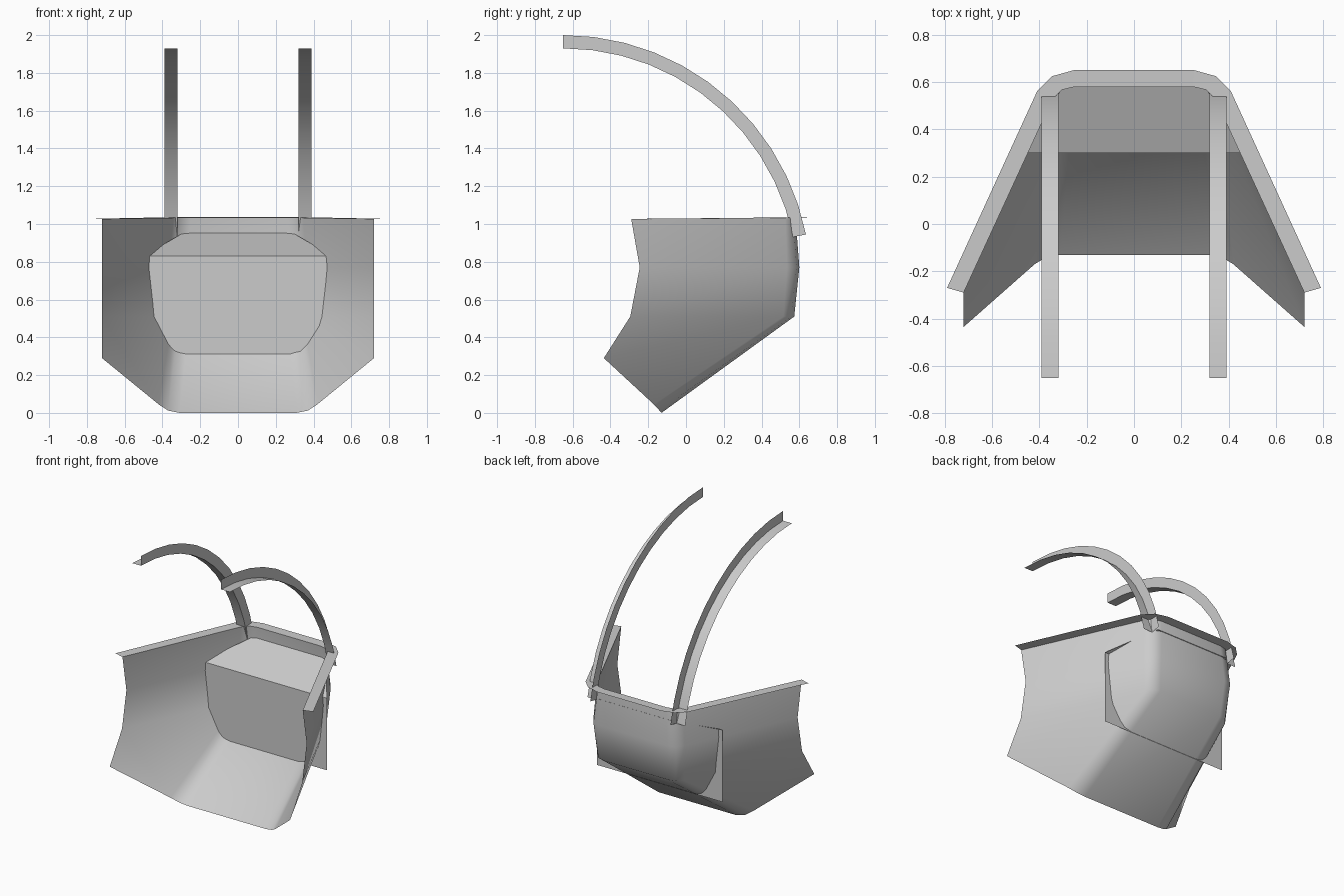
import bpy, math

if "Cube" in bpy.data.objects:
    bpy.data.objects.remove(bpy.data.objects["Cube"])


def make_mesh(name, verts, faces):
    mesh = bpy.data.meshes.new(name)
    mesh.from_pydata(verts, [], faces)
    mesh.update()
    ob = bpy.data.objects.new(name, mesh)
    bpy.context.collection.objects.link(ob)
    return ob


def loft(name, rows, smooth=None):
    """Skin equal-length rows of points with quads."""
    n = len(rows[0])
    verts = [p for r in rows for p in r]
    faces = [(i * n + j, i * n + j + 1, (i + 1) * n + j + 1, (i + 1) * n + j)
             for i in range(len(rows) - 1) for j in range(n - 1)]
    ob = make_mesh(name, verts, faces)
    if smooth:
        bpy.ops.object.select_all(action='DESELECT')
        ob.select_set(True)
        bpy.context.view_layer.objects.active = ob
        bpy.ops.object.shade_smooth_by_angle(angle=math.radians(smooth))
    return ob


def mirrored(half):
    """Half row (centre to right end) -> full row, left to right."""
    return [(-x, y, z) for x, y, z in reversed(half)] + half


# Scoop-shaped shell: rim, middle, knee and bottom edge
rim = [(.25, .58, 1.034), (.305, .567, 1.034), (.345, .525, 1.033), (.72, -.29, 1.027)]
middle = [(.27, .60, .77), (.33, .585, .77), (.365, .535, .77), (.72, -.245, .77)]
knee = [(.255, .573, .51), (.31, .557, .51), (.345, .515, .51), (.72, -.295, .51)]
bottom = [(.31, -.13, 0), (.37, -.14, .012), (.42, -.17, .045), (.72, -.435, .29)]
loft("shell", [mirrored(r) for r in (rim, middle, knee, bottom)], 60)

# Flat flange round the rim
outer = [(.255, .65, 1.036), (.345, .625, 1.036), (.41, .56, 1.035), (.79, -.27, 1.027)]
loft("rim_flange", [mirrored(outer), mirrored(rim)])

# Inner panel: upright sheet with a tapered sloping top
loft("inner_panel", [mirrored([p]) for p in
                     ((.5, .3, .31), (.5, .3, .83), (.29, .59, .953))])

# Curved angle-section ribs: web on the inboard side, strip on the inner radius
CY, CZ, R, W, SEGS = -.65, .69, 1.31, .07, 11
for side, name in ((-1, "left_rib"), (1, "right_rib")):
    rows = []
    for i in range(SEGS + 1):
        a = math.radians(11.2 + (90 - 11.2) * i / SEGS)
        rows.append([(side * x, CY + r * math.cos(a), CZ + r * math.sin(a))
                     for x, r in ((.32, R), (.32, R - W), (.39, R - W))])
    loft(name, rows, 30)
